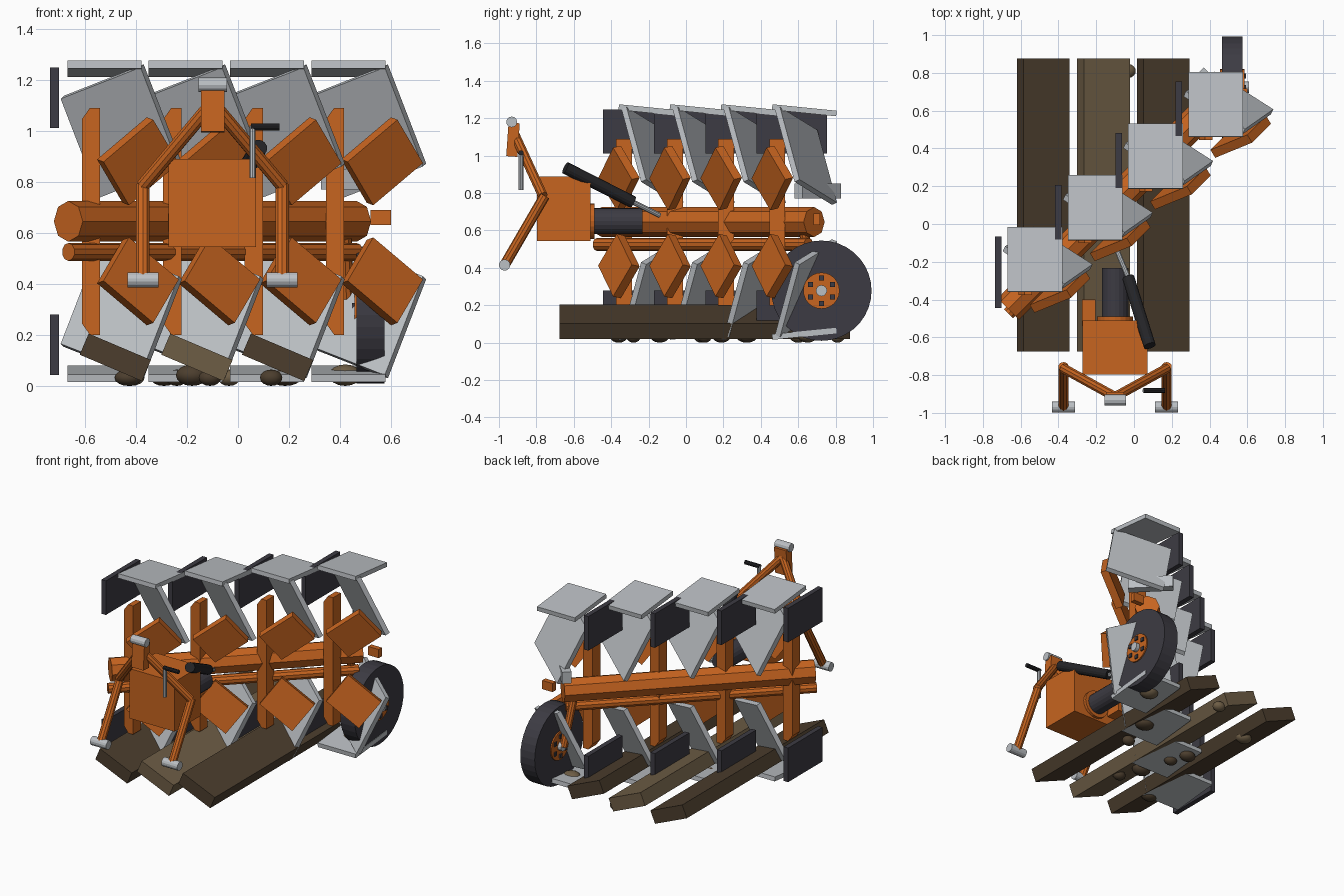
import bpy, bmesh, math
from mathutils import Vector, Matrix

if "Cube" in bpy.data.objects:
    bpy.data.objects.remove(bpy.data.objects["Cube"])

MID = 0.645               # height of the turnover axis
STEP = Vector((0.319, 0.2735, 0))


def mat(name, rgb):
    m = bpy.data.materials.new(name)
    m.diffuse_color = (*rgb, 1)
    m.use_nodes = True
    m.node_tree.nodes["Principled BSDF"].inputs["Base Color"].default_value = m.diffuse_color
    return m


ORANGE = mat("orange_paint", (0.57, 0.128, 0.014))
STEEL = mat("bare_steel", (0.50, 0.525, 0.55))
DARK = mat("dark_rubber", (0.046, 0.044, 0.056))
BLACK = mat("black_metal", (0.018, 0.018, 0.021))
SOIL = mat("dark_soil", (0.072, 0.048, 0.027))
SOIL2 = mat("light_soil", (0.155, 0.110, 0.060))


def finish(bm, name, material, smooth=False):
    bmesh.ops.recalc_face_normals(bm, faces=bm.faces)
    me = bpy.data.meshes.new(name)
    bm.to_mesh(me)
    bm.free()
    me.materials.append(material)
    for p in me.polygons:
        p.use_smooth = smooth
    ob = bpy.data.objects.new(name, me)
    bpy.context.collection.objects.link(ob)
    return ob


def box(name, center, size, material, rot=None, flip=False):
    bm = bmesh.new()
    m = Matrix.Translation(center) @ (rot or Matrix()) @ Matrix.Diagonal((*size, 1))
    bmesh.ops.create_cube(bm, size=1, matrix=m)
    if flip:
        mirror(bm)
    return finish(bm, name, material)


def mirror(bm):
    for v in bm.verts:
        v.co.z = 2 * MID - v.co.z


def rod(name, a, b, r, material, sides=12, roll=0.0):
    a, b = Vector(a), Vector(b)
    d = b - a
    bm = bmesh.new()
    m = (Matrix.Translation((a + b) / 2) @ d.to_track_quat('Z', 'Y').to_matrix().to_4x4()
         @ Matrix.Rotation(roll, 4, 'Z'))
    bmesh.ops.create_cone(bm, cap_ends=True, segments=sides, radius1=r, radius2=r,
                          depth=d.length, matrix=m)
    return finish(bm, name, material)


def prism(name, points, thickness, material, flip=False):
    """Flat polygon thickened by a vector."""
    bm = bmesh.new()
    f = bm.faces.new([bm.verts.new(p) for p in points])
    ext = bmesh.ops.extrude_face_region(bm, geom=[f])
    bmesh.ops.translate(bm, vec=thickness,
                        verts=[g for g in ext["geom"] if isinstance(g, bmesh.types.BMVert)])
    if not any(len(e.link_faces) == 1 for e in bm.edges):
        pass
    else:
        bm.faces.new(f.verts)
    if flip:
        mirror(bm)
    return finish(bm, name, material)


def panel(name, p, u, v, thick, material, flip):
    """Parallelogram plate, thickened towards the back."""
    p, u, v = Vector(p), Vector(u), Vector(v)
    n = u.cross(v).normalized()
    if n.y < 0:
        n = -n
    prism(name, [p, p + u, p + u + v, p + v], n * thick, material, flip)


# Plough bodies: four pairs, lower set mirrored about the turnover axis
for i in range(4):
    o = STEP * i
    for flip in (False, True):
        s = ("upper_" if flip else "lower_")
        n = "_%d" % (i + 1)
        # leg with a chamfered end
        leg = [(-0.612, 0.245), (-0.58, 0.20), (-0.541, 0.20), (-0.541, MID), (-0.612, MID)]
        prism(s + "leg" + n, [o + Vector((x, -0.375, z)) for x, z in leg],
              Vector((0, 0.085, 0)), ORANGE, flip)
        # orange front blade
        panel(s + "front_blade" + n, o + Vector((-0.527, -0.47, 0.412)),
              (0.10, 0.10, 0.17), (0.195, 0.08, -0.165), 0.05, ORANGE, flip)
        # steel mouldboard
        panel(s + "mouldboard" + n, o + Vector((-0.695, -0.145, 0.165)),
              (0.313, -0.2, -0.123), (0.15, 0.105, 0.388), 0.032, STEEL, flip)
        # share plate, slightly pitched
        box(s + "share_plate" + n, o + Vector((-0.524, -0.188, 0.0475)),
            (0.29, 0.345, 0.03), STEEL, Matrix.Rotation(math.radians(5.7), 4, 'X'), flip)
        # landside
        box(s + "landside" + n, o + Vector((-0.719, -0.255, 0.161)),
            (0.034, 0.377, 0.236), DARK, None, flip)

# Main beam and the smaller pipe under it
rod("main_beam", (-0.665, -0.45, MID), (0.465, 0.685, MID), 0.08, ORANGE, 8)
rod("lower_pipe", (-0.665, -0.475, 0.525), (0.465, 0.655, 0.525), 0.035, ORANGE, 10)
diag = Matrix.Rotation(math.radians(135), 4, 'Z')
box("beam_end_bar", (0.45, 0.705, 0.81), (0.29, 0.06, 0.08), STEEL, diag)
box("end_marker", (0.56, 0.70, 0.66), (0.08, 0.035, 0.06), ORANGE)

# Headstock with its turning shaft
box("headstock", (-0.101, -0.653, 0.717), (0.344, 0.286, 0.345), ORANGE)
rod("turning_shaft", (-0.10, -0.52, 0.65), (-0.10, -0.232, 0.65), 0.07, DARK, 20)
rod("shaft_flange", (-0.10, -0.515, 0.65), (-0.10, -0.49, 0.65), 0.095, ORANGE, 20)
box("shaft_bracket", (-0.24, -0.47, 0.64), (0.07, 0.14, 0.07), ORANGE)

# Turnover ram
rod("ram_barrel", (0.083, -0.645, 0.935), (-0.03, -0.285, 0.752), 0.033, BLACK, 14)
rod("ram_rod", (-0.03, -0.285, 0.752), (-0.09, -0.14, 0.68), 0.014, STEEL, 10)

# Hitch frame
box("top_post", (-0.0985, -0.925, 1.085), (0.092, 0.06, 0.18), ORANGE,
    Matrix.Rotation(math.radians(-4), 4, 'X'))
rod("top_pin", (-0.155, -0.932, 1.18), (-0.043, -0.932, 1.18), 0.029, STEEL, 12)
for side, name in ((-1, "left_"), (1, "right_")):
    x = -0.10 + side * 0.273
    rod(name + "upper_arm", (-0.10, -0.915, 1.11), (x, -0.765, 0.785), 0.027, ORANGE, 10)
    rod(name + "lower_arm", (x, -0.755, 0.785), (x, -0.97, 0.415), 0.028, ORANGE, 10)
    rod(name + "hitch_pin", (x - 0.061, -0.97, 0.415), (x + 0.061, -0.97, 0.415), 0.03, STEEL, 14)

# Stand with crank handle
rod("stand_bar", (0.057, -0.882, 0.815), (0.057, -0.882, 1.02), 0.013, STEEL, 10)
rod("crank_handle", (0.05, -0.882, 1.015), (0.163, -0.882, 1.015), 0.014, BLACK, 10)

# Depth wheel
WY, WZ, WX = 0.724, 0.278, 0.52
rod("tyre", (WX - 0.055, WY, WZ), (WX + 0.055, WY, WZ), 0.268, DARK, 36)
rod("hub", (WX - 0.064, WY, WZ), (WX + 0.064, WY, WZ), 0.097, ORANGE, 24)
rod("axle", (WX - 0.09, WY, WZ), (WX + 0.09, WY, WZ), 0.03, STEEL, 14)
for k in range(6):
    a = math.radians(30 + 60 * k)
    box("wheel_bolt_%d" % (k + 1), (WX, WY + 0.068 * math.cos(a), WZ + 0.068 * math.sin(a)),
        (0.145, 0.026, 0.026), DARK)
rod("wheel_arm", (0.42, 0.63, 0.58), (0.43, WY, WZ), 0.026, ORANGE, 10)

# Furrow slices, rolled over about their length
roll = Matrix.Rotation(math.radians(23), 4, 'Y')
for k, x in enumerate((-0.481, -0.161, 0.155)):
    box("furrow_slice_%d" % (k + 1), (x, 0.101, 0.112), (0.265, 1.552, 0.09),
        SOIL2 if k == 1 else SOIL, roll)

# Clods of earth
clods = [(-0.035, 0.81), (-0.29, 0.19), (-0.18, -0.14), (-0.11, -0.28), (-0.42, 0.60),
         (0.185, 0.325), (-0.24, 0.08), (-0.43, -0.36), (0.42, 0.65), (0.13, 0.10)]
for k, (x, y) in enumerate(clods):
    bm = bmesh.new()
    r = 0.045 + 0.01 * (k % 3)
    h = 0.042 if k in (2, 8) else 0.032
    bmesh.ops.create_uvsphere(bm, u_segments=14, v_segments=8, radius=1,
                              matrix=Matrix.Translation((x, y, h)) @ Matrix.Diagonal((r, r * 0.85, h, 1)))
    finish(bm, "clod_%d" % (k + 1), SOIL2 if k % 4 == 0 else SOIL, True)
